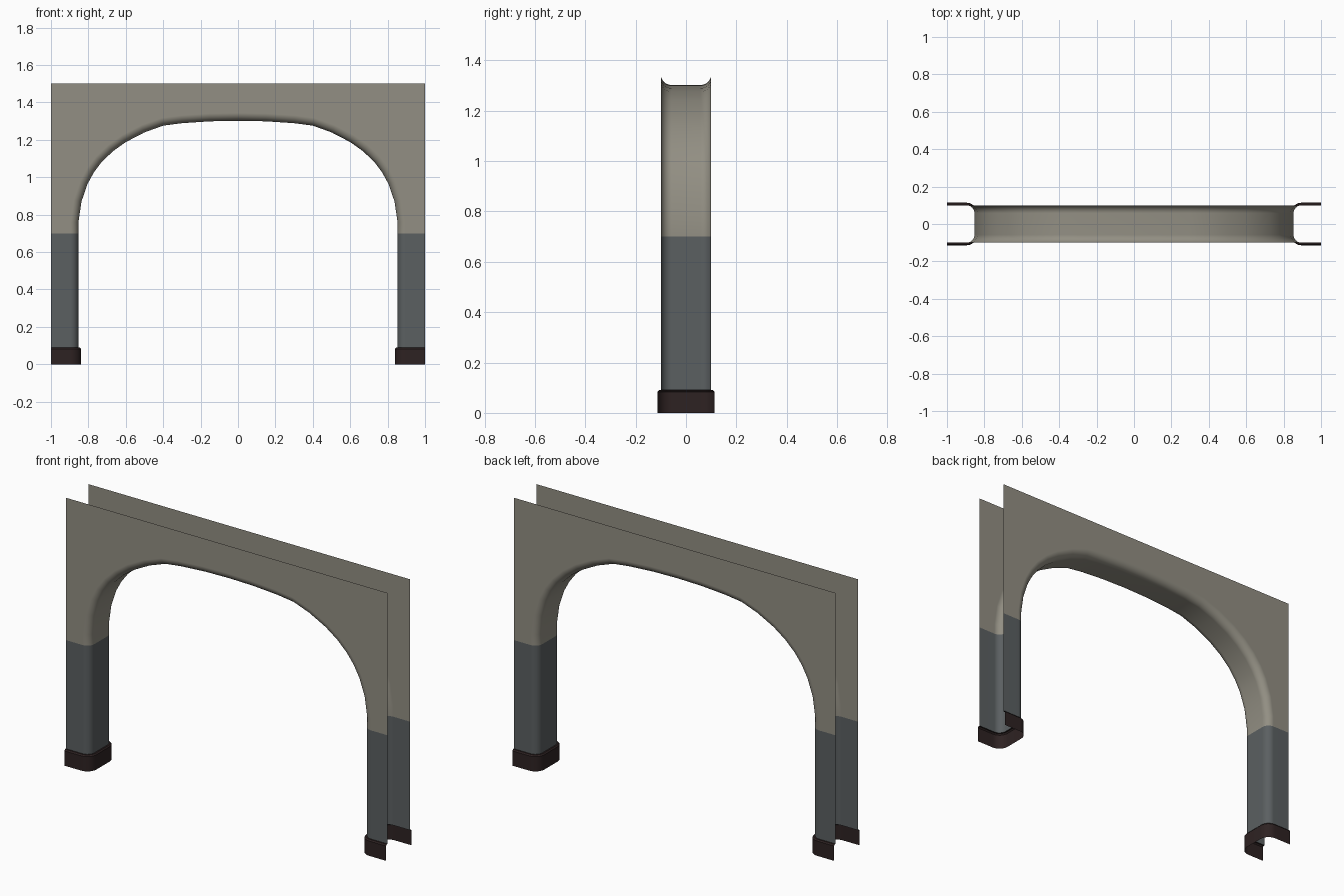
import bpy, bmesh, math
from mathutils import Vector

if "Cube" in bpy.data.objects:
    bpy.data.objects.remove(bpy.data.objects["Cube"])

HALF, TOP, SPLIT, TRIM_H = 0.1, 1.5, 0.70, 0.09
INNER, R = 0.853, 0.042


def material(name, rgb):
    m = bpy.data.materials.new(name)
    m.diffuse_color = (*rgb, 1)
    m.use_nodes = True
    m.node_tree.nodes["Principled BSDF"].inputs["Base Color"].default_value = m.diffuse_color
    return m


plaster = material("warm_grey_plaster", (0.29, 0.275, 0.228))
paint = material("blue_grey_paint", (0.104, 0.116, 0.12))
dark = material("dark_brown_trim", (0.027, 0.016, 0.016))


def section(half, r, n=6):
    """Rounded U section: (y, depth into the wall), front to back."""
    arc = [(half - r + r * math.sin(a), r - r * math.cos(a))
           for a in (math.pi / 2 * i / n for i in range(n + 1))]
    return [(-y, d) for y, d in reversed(arc)] + arc


def finish(name, bm, mat):
    bmesh.ops.recalc_face_normals(bm, faces=bm.faces)
    # outer front face must look towards -y
    ref = min(bm.faces, key=lambda f: (-abs(round(f.normal.y, 3)), f.calc_center_median().y))
    if ref.normal.y * ref.calc_center_median().y < 0:
        bmesh.ops.reverse_faces(bm, faces=bm.faces)
    me = bpy.data.meshes.new(name)
    bm.to_mesh(me)
    bm.free()
    ob = bpy.data.objects.new(name, me)
    bpy.context.collection.objects.link(ob)
    me.materials.append(mat)
    bpy.ops.object.select_all(action='DESELECT')
    ob.select_set(True)
    bpy.context.view_layer.objects.active = ob
    bpy.ops.object.shade_smooth_by_angle(angle=math.radians(35))
    w = ob.modifiers.new("even_shading", 'WEIGHTED_NORMAL')
    w.keep_sharp = True
    return ob


def grid(bm, rows):
    rows = [[bm.verts.new(p) for p in row] for row in rows]
    for a, b in zip(rows, rows[1:]):
        for i in range(len(a) - 1):
            bm.faces.new((a[i], a[i + 1], b[i + 1], b[i]))
    return rows


def shell(name, path, normals, corners, mat):
    """Rounded soffit along a path, with flat front and back walls."""
    bm = bmesh.new()
    rows = grid(bm, [[(x + nx * d, y, z + nz * d) for y, d in section(HALF, R)]
                     for (x, z), (nx, nz) in zip(path, normals)])
    for k, y in ((0, -HALF), (-1, HALF)):
        bm.faces.new([r[k] for r in rows] + [bm.verts.new((x, y, z)) for x, z in corners])
    return finish(name, bm, mat)


# Upper arch
half_arch = [(INNER, SPLIT), (INNER, 0.76), (0.837, 0.87), (0.805, 0.963), (0.772, 1.024),
             (0.73, 1.08), (0.67, 1.138), (0.6, 1.188), (0.5, 1.24), (0.4, 1.276),
             (0.3, 1.289), (0.15, 1.299)]
path = half_arch + [(0, 1.302)] + [(-x, z) for x, z in reversed(half_arch)]
normals = []
for i, (x, z) in enumerate(path):
    if z < 0.77:
        normals.append((math.copysign(1, x), 0))
    else:
        t = Vector(path[i + 1]) - Vector(path[i - 1])
        t.normalize()
        normals.append((t.y, -t.x))
shell("upper_arch", path, normals, [(-1, SPLIT), (-1, TOP), (1, TOP), (1, SPLIT)], plaster)

for s, side in ((-1, "left"), (1, "right")):
    # Painted lower leg
    shell(side + "_leg", [(s * INNER, TRIM_H), (s * INNER, SPLIT)], [(s, 0)] * 2,
          [(s, SPLIT), (s, TRIM_H)], paint)
    # Skirting around the foot, with a small bevelled ledge
    bm = bmesh.new()
    rows = []
    for z, off in ((0, 0.014), (0.083, 0.014), (TRIM_H, 0.008), (TRIM_H, 0)):
        h = HALF + off
        sec = [(s * (INNER - off + d), y, z) for y, d in section(h, R + off)]
        rows.append([(s, -h, z)] + sec + [(s, h, z)])
    grid(bm, rows)
    finish(side + "_skirting", bm, dark)
